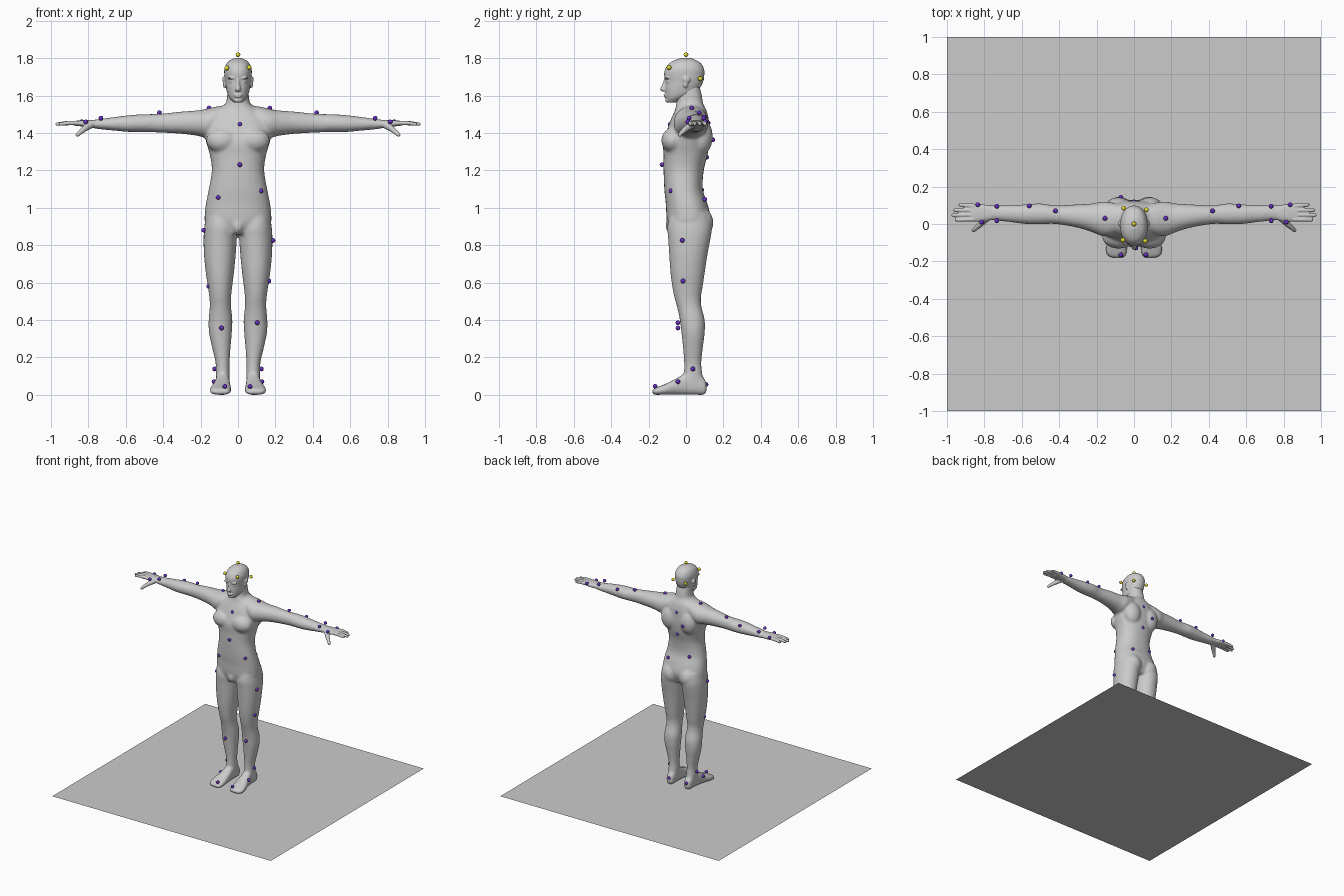
import bpy, bmesh, math
from mathutils import Matrix, Vector

AXES = {'x': (0, 1, 2), 'y': (1, 0, 2), 'z': (2, 0, 1)}


def finish(bm, name, voxel=0, smooth=0, color=None):
    bmesh.ops.recalc_face_normals(bm, faces=bm.faces)
    for f in bm.faces:
        f.smooth = True
    me = bpy.data.meshes.new(name)
    bm.to_mesh(me)
    bm.free()
    ob = bpy.data.objects.new(name, me)
    bpy.context.collection.objects.link(ob)
    if voxel:
        m = ob.modifiers.new("blend", 'REMESH')
        m.mode, m.voxel_size, m.use_smooth_shade = 'VOXEL', voxel, True
        m = ob.modifiers.new("soften", 'SMOOTH')
        m.factor, m.iterations = 0.5, smooth
    if color:
        mat = bpy.data.materials.new(name)
        mat.diffuse_color = color
        me.materials.append(mat)
    return ob


def spline(rows, steps=4):
    """Catmull-Rom interpolation of the section rows."""
    out = []
    for i in range(len(rows) - 1):
        p = [rows[max(i - 1, 0)], rows[i], rows[i + 1], rows[min(i + 2, len(rows) - 1)]]
        for k in range(steps):
            t = k / steps
            out.append([0.5 * (2 * b + (c - a) * t + (2 * a - 5 * b + 4 * c - d) * t * t
                               + (3 * b - a - 3 * c + d) * t ** 3) for a, b, c, d in zip(*p)])
    return out + [list(rows[-1])]


def loft(bm, axis, rows, side=1, power=2.3, n=32):
    """Rows are (position on axis, low1, high1, low2, high2) over the other two axes."""
    ia, iu, iv = AXES[axis]
    rings = []
    for t, u0, u1, v0, v1 in spline(rows):
        ring = []
        for k in range(n):
            a = 2 * math.pi * k / n
            c, s = math.cos(a), math.sin(a)
            co = [0, 0, 0]
            co[ia] = t
            co[iu] = (u0 + u1) / 2 + (u1 - u0) / 2 * math.copysign(abs(c) ** (2 / power), c)
            co[iv] = (v0 + v1) / 2 + (v1 - v0) / 2 * math.copysign(abs(s) ** (2 / power), s)
            co[0] *= side
            ring.append(bm.verts.new(co))
        rings.append(ring)
    for r, q in zip(rings, rings[1:]):
        for k in range(n):
            bm.faces.new((r[k], r[(k + 1) % n], q[(k + 1) % n], q[k]))
    bm.faces.new(rings[0])
    bm.faces.new(rings[-1])


def ball(bm, pos, rad, side=1, sub=3):
    m = Matrix.Translation((pos[0] * side, pos[1], pos[2])) @ Matrix.Diagonal((*rad, 1))
    bmesh.ops.create_icosphere(bm, subdivisions=sub, radius=1, matrix=m)


def tube(bm, pts, radii, side=1):
    """Chain of tapered round segments."""
    pts = [Vector((p[0] * side, p[1], p[2])) for p in pts]
    for p, r in zip(pts, radii):
        ball(bm, (p.x, p.y, p.z), (r, r, r))
    for p, q, r0, r1 in zip(pts, pts[1:], radii, radii[1:]):
        d = q - p
        m = Matrix.Translation((p + q) / 2) @ d.to_track_quat('Z', 'Y').to_matrix().to_4x4()
        bmesh.ops.create_cone(bm, cap_ends=True, segments=20, radius1=r0, radius2=r1,
                              depth=d.length, matrix=m)


def sym(rows):
    return [(z, -x, x, f, b) for z, x, f, b in rows]


# Body: torso and neck
bm = bmesh.new()
loft(bm, 'z', sym([
    (.86, .09, -.08, .10), (.92, .172, -.10, .125), (.96, .178, -.105, .13),
    (1.02, .172, -.108, .115), (1.10, .156, -.116, .09), (1.20, .14, -.12, .095),
    (1.28, .15, -.12, .115), (1.35, .17, -.122, .125), (1.42, .182, -.10, .125),
    (1.47, .165, -.082, .122), (1.52, .115, -.06, .11), (1.555, .068, -.052, .092),
    (1.60, .058, -.05, .085), (1.66, .054, -.045, .07)]))
ball(bm, (0, -.068, .905), (.035, .042, .05))
for s in (1, -1):
    # arm
    loft(bm, 'x', [
        (.05, -.03, .10, 1.44, 1.55), (.12, -.06, .115, 1.40, 1.54),
        (.17, -.065, .12, 1.375, 1.528), (.22, -.045, .11, 1.385, 1.52),
        (.30, -.02, .105, 1.395, 1.514), (.42, 0, .10, 1.402, 1.502),
        (.50, -.002, .11, 1.404, 1.50), (.58, 0, .105, 1.405, 1.495),
        (.66, .01, .10, 1.412, 1.485), (.74, .018, .10, 1.42, 1.474),
        (.79, .018, .10, 1.428, 1.468)], s, 2.1)
    # leg
    loft(bm, 'z', [
        (.97, .02, .168, -.085, .12), (.90, .004, .18, -.10, .138),
        (.84, .006, .184, -.096, .132), (.75, .012, .182, -.09, .115),
        (.65, .022, .172, -.083, .10), (.57, .032, .16, -.072, .088),
        (.52, .037, .153, -.062, .08), (.47, .037, .151, -.048, .083),
        (.40, .03, .157, -.033, .10), (.33, .033, .155, -.024, .10),
        (.25, .04, .138, -.016, .09), (.17, .045, .12, -.01, .082),
        (.11, .044, .119, -.01, .088), (.04, .047, .115, 0, .10)], s, 2.1)
    # foot
    loft(bm, 'y', [
        (.11, .06, .10, .015, .06), (.095, .05, .11, 0, .09), (.05, .045, .115, 0, .13),
        (0, .044, .12, 0, .118), (-.05, .041, .13, 0, .088), (-.10, .037, .146, 0, .063),
        (-.14, .037, .152, 0, .046), (-.165, .042, .145, 0, .036),
        (-.181, .052, .12, .004, .026)], s, 2.6)
    # muscle masses: buttock, chest, shoulder blade
    ball(bm, (.078, .06, .92), (.078, .087, .09), s)
    ball(bm, (.082, -.07, 1.36), (.088, .062, .068), s)
    ball(bm, (.085, .08, 1.38), (.075, .063, .10), s)
finish(bm, "body", .008, 8)

# Head with nose, lips, brows, eyes and ears
bm = bmesh.new()
loft(bm, 'z', sym([
    (1.563, .022, -.10, -.05), (1.585, .044, -.107, 0), (1.61, .057, -.111, .05),
    (1.64, .064, -.113, .075), (1.675, .069, -.111, .092), (1.71, .073, -.117, .098),
    (1.74, .073, -.112, .097), (1.77, .062, -.092, .082), (1.788, .044, -.062, .056),
    (1.80, .018, -.028, .028)]), power=2.15)
loft(bm, 'z', sym([
    (1.69, .009, -.117, -.09), (1.66, .011, -.126, -.09), (1.635, .016, -.139, -.09),
    (1.622, .015, -.13, -.09)]), power=2)
ball(bm, (0, -.109, 1.604), (.024, .011, .006))
ball(bm, (0, -.109, 1.594), (.021, .010, .006))
ball(bm, (0, -.098, 1.575), (.022, .014, .013))
for s in (1, -1):
    ball(bm, (.032, -.099, 1.694), (.025, .016, .007), s)
    ball(bm, (.031, -.092, 1.675), (.014, .013, .010), s)
    ball(bm, (.074, .003, 1.685), (.010, .020, .018), s)
    ball(bm, (.072, -.002, 1.662), (.009, .013, .022), s)
finish(bm, "head", .004, 3)

# Hands
for s, name in ((1, "right_hand"), (-1, "left_hand")):
    bm = bmesh.new()
    loft(bm, 'x', [
        (.75, .024, .094, 1.424, 1.47), (.80, .014, .104, 1.43, 1.469),
        (.84, .012, .107, 1.435, 1.467), (.875, .016, .106, 1.439, 1.464)], s, 2.5)
    for y0, y1, tip in ((.025, .022, .95), (.049, .047, .968), (.073, .074, .96), (.096, .102, .93)):
        tube(bm, [(.855, y0, 1.453), ((.86 + tip) / 2, (y0 + y1) / 2, 1.453), (tip, y1, 1.447)],
             (.0125, .0115, .009), s)
    tube(bm, [(.785, .035, 1.445), (.82, .0, 1.423), (.845, -.022, 1.402), (.858, -.033, 1.39)],
         (.02, .016, .0125, .0105), s)
    finish(bm, name, .004, 2)

# Tracking markers
R = (.0125,) * 3
bm = bmesh.new()
for p in ((0, 0, 1.818), (-.06, -.086, 1.747), (.06, -.091, 1.75), (-.055, .085, 1.69), (.066, .076, 1.69)):
    ball(bm, p, R)
finish(bm, "head_markers", color=(.8, .72, .03, 1))

bm = bmesh.new()
for p in ((-.155, .03, 1.533), (.17, .03, 1.533), (.01, -.085, 1.445), (.01, -.128, 1.23),
          (0, .118, 1.453), (-.07, .143, 1.363), (0, .11, 1.27),
          (-.105, -.09, 1.055), (.123, -.08, 1.09), (.095, .10, 1.045), (-.09, .084, 1.095),
          (-.183, -.02, .88), (.187, -.02, .825), (-.157, -.016, .58), (.165, -.016, .608),
          (-.088, -.043, .357), (.103, -.043, .385), (-.07, -.165, .045), (.064, -.165, .045)):
    ball(bm, p, R)
for p in ((.42, .07, 1.508), (.56, .097, 1.484), (.733, .095, 1.479), (.733, .017, 1.479),
          (.835, .103, 1.46), (.814, .01, 1.459), (.125, .037, .138), (.128, -.043, .07),
          (.08, .107, .055)):
    for s in (1, -1):
        ball(bm, p, R, s)
finish(bm, "body_markers", color=(.14, .03, .55, 1))

# Square base sheet under the feet
bm = bmesh.new()
bmesh.ops.create_grid(bm, x_segments=1, y_segments=1, size=1)
finish(bm, "base_sheet")
